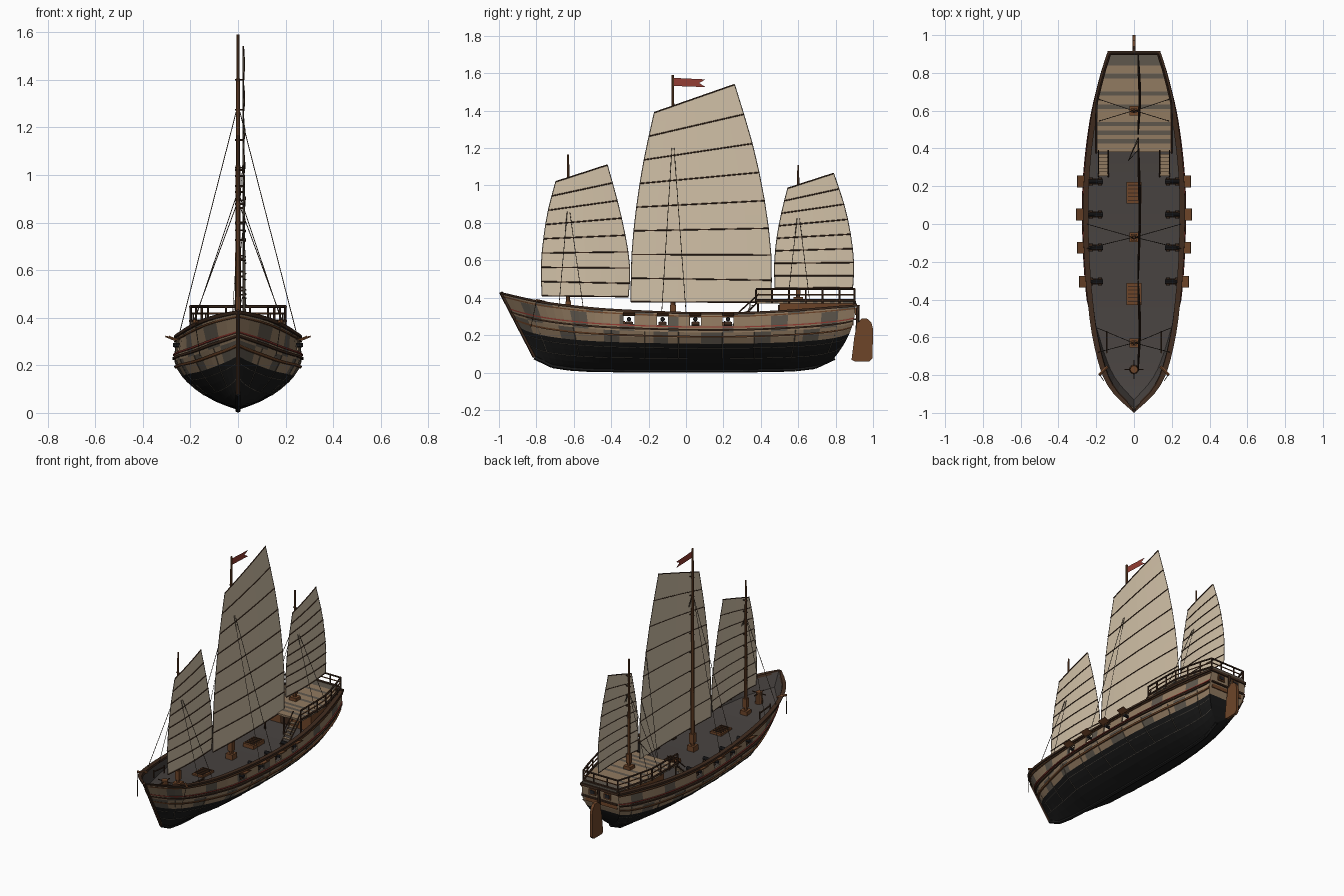
import bpy, bmesh, math
from mathutils import Vector, Matrix

if "Cube" in bpy.data.objects:
    bpy.data.objects.remove(bpy.data.objects["Cube"])


def mat(name, r, g, b):
    m = bpy.data.materials.new(name)
    m.diffuse_color = [((c + .055) / 1.055) ** 2.4 for c in (r, g, b)] + [1]
    m.use_nodes = True
    m.node_tree.nodes["Principled BSDF"].inputs["Base Color"].default_value = m.diffuse_color
    return m


TAR = mat("black_tar", .10, .10, .10)
TAN = mat("tan_plank", .57, .48, .38)
GREY = mat("grey_plank", .37, .34, .30)
DECK = mat("dark_deck", .28, .26, .25)
BROWN = mat("brown_wood", .43, .27, .16)
DARK = mat("dark_wood", .25, .17, .12)
RED = mat("red_paint", .58, .24, .20)
ROPE = mat("rope", .30, .25, .20)
IRON = mat("iron", .14, .14, .15)
SAIL = mat("sail_cloth", .82, .755, .655)


def finish(name, bm_or_data, mats, mirror=False, thick=0):
    me = bpy.data.meshes.new(name)
    if isinstance(bm_or_data, bmesh.types.BMesh):
        bm_or_data.to_mesh(me)
        bm_or_data.free()
    else:
        me.from_pydata(bm_or_data[0], [], bm_or_data[1])
    for m in mats:
        me.materials.append(m)
    ob = bpy.data.objects.new(name, me)
    bpy.context.collection.objects.link(ob)
    if mirror:
        ob.modifiers.new("mirror", 'MIRROR')
    if thick:
        s = ob.modifiers.new("thickness", 'SOLIDIFY')
        s.thickness, s.offset = thick, -1
    return ob


def boxes(name, items, m, mirror=False):
    """items: (centre, size[, tilt about y])"""
    bm = bmesh.new()
    for c, s, *t in items:
        M = Matrix.Translation(c) @ Matrix.Rotation(t[0] if t else 0, 4, 'Y') @ Matrix.Diagonal((*s, 1))
        bmesh.ops.create_cube(bm, size=1, matrix=M)
    return finish(name, bm, [m], mirror)


def rods(name, segs, r, m, mirror=False, n=6, r2=None):
    """straight round bars between pairs of points"""
    bm = bmesh.new()
    for p, q in segs:
        p, q = Vector(p), Vector(q)
        d = q - p
        M = Matrix.Translation((p + q) / 2) @ d.to_track_quat('Z', 'Y').to_matrix().to_4x4()
        bmesh.ops.create_cone(bm, cap_ends=True, segments=n, radius1=r, radius2=r if r2 is None else r2,
                              depth=d.length, matrix=M)
    return finish(name, bm, [m], mirror)


def chain(pts):
    return list(zip(pts, pts[1:]))


def curve(t, pts):
    """smooth interpolation through (t, value) points"""
    t = min(max(t, pts[0][0]), pts[-1][0])
    i = next(k for k in range(len(pts) - 1) if t <= pts[k + 1][0])

    def slope(k):
        a, b = pts[max(k - 1, 0)], pts[min(k + 1, len(pts) - 1)]
        return (b[1] - a[1]) / (b[0] - a[0])
    (a, va), (b, vb) = pts[i], pts[i + 1]
    h, u = b - a, (t - a) / (b - a)
    return (va * (1 + 2 * u) * (1 - u) ** 2 + vb * u * u * (3 - 2 * u)
            + h * slope(i) * u * (1 - u) ** 2 - h * slope(i + 1) * u * u * (1 - u))


# Hull form: y = station at the rail, s = 0 keel to 1 rail
BEAM = [(-.985, 0), (-.9, .092), (-.8, .155), (-.6, .212), (-.4, .243), (-.2, .26), (0, .267),
        (.2, .265), (.4, .248), (.6, .218), (.8, .17), (.905, .137)]
SHEER = [(-.985, .42), (-.8, .378), (-.6, .35), (-.4, .332), (0, .315), (.3, .315), (.6, .33), (.905, .355)]
KEEL = [(-.81, .082), (-.76, .048), (-.65, .025), (-.5, .015), (0, .012), (.5, .015), (.65, .024), (.75, .048), (.795, .08)]
SECT = [(0, 0), (.12, .36), (.3, .68), (.47, .88), (.62, .98), (.75, 1), (1, .97)]


def hull(y, s):
    yb = y if abs(y) < .4 else (-.4 + (y + .4) * .7 if y < 0 else .4 + (y - .4) * .78)
    f = s if y < 0 else s * (2 - s)
    k = min(max((-.4 - y) / .6, 0), 1)
    w = (1 - k) * curve(s, SECT) + k * max(s, 0) ** .8
    zk = curve(yb, KEEL)
    return Vector((curve(y, BEAM) * w, yb + (y - yb) * f, zk + (curve(y, SHEER) - zk) * s))


PORTS = [-.305, -.125, .05, .225]
edges = [p + d for p in PORTS for d in (-.03, .03)]
YS = sorted(edges + [y for y in (-.985 + 1.89 * i / 42 for i in range(43)) if min(abs(y - e) for e in edges) > .018])
SS = [0, .06, .12, .21, .3, .39, .47, .57, .67, .79, .94, 1]

# Planked hull with open gun ports and a transom; the inside takes the deck colour
verts, faces, cols = [hull(y, s) for y in YS for s in SS], [], []
n = len(SS)
for i in range(len(YS) - 1):
    ym = (YS[i] + YS[i + 1]) / 2
    for j in range(n - 1):
        if SS[j] == .79 and any(abs(ym - p) < .03 for p in PORTS):
            continue
        faces.append((i * n + j, (i + 1) * n + j, (i + 1) * n + j + 1, i * n + j + 1))
        cols.append(0 if SS[j] < .46 else 2 if (int((ym + 1) / .09) + 2 * (j // 2)) % 3 == 0 else 1)
c0, last = len(verts), (len(YS) - 1) * n
verts += [(0, v.y, v.z) for v in verts[last:]]
for j in range(n - 1):
    faces.append((c0 + j, c0 + j + 1, last + j + 1, last + j))
    cols.append(0 if SS[j] < .46 else 1)
h = finish("hull", (verts, faces), [TAR, TAN, GREY, DECK, DECK, DECK], True, .01)
h.data.polygons.foreach_set("material_index", cols)
h.modifiers["mirror"].merge_threshold = .0005
h.modifiers["thickness"].material_offset = 3

# Main deck
pts = [hull(y, .77) for y in YS]
finish("main_deck", ([(sx * max(p.x - .005, 0), p.y, p.z) for p in pts for sx in (-1, 1)],
                     [(2 * i, 2 * i + 1, 2 * i + 3, 2 * i + 2) for i in range(len(YS) - 1)]), [DECK])


# Strakes running along the hull sides
def strake(name, s0, s1, out, inn, m):
    v, f = [], []
    for y in YS:
        a, b = hull(y, s0), hull(y, s1)
        for p, o in ((a, -inn), (a, out), (b, out), (b, -inn)):
            v.append((max(p.x + o, 0), p.y, p.z))
    for i in range(len(YS) - 1):
        for k in range(4):
            f.append((4 * i + k, 4 * i + 4 + k, 4 * i + 4 + (k + 1) % 4, 4 * i + (k + 1) % 4))
    f += [(3, 2, 1, 0), tuple(len(v) - 4 + k for k in range(4))]
    finish(name, (v, f), [m], True)


strake("cap_rail", .99, 1.03, .01, .018, DARK)
strake("upper_wale", .945, .965, .007, .005, BROWN)
strake("red_stripe", .755, .775, .006, .005, RED)
strake("middle_wale", .70, .73, .008, .005, DARK)
strake("lower_wale", .58, .61, .008, .005, BROWN)
rods("stem_post", chain([hull(-.985, s) for s in (1.03, .8, .5, .25, 0)]), .010, DARK)
rods("keel", chain([hull(y, 0) for y in YS[::3]]), .012, TAR)
# Thin seams and frame lines over the tarred bottom
rods("hull_frames", [s for i in range(3, len(YS) - 1, 5) for s in chain([hull(YS[i], q) for q in SS[3:9]])],
     .0022, GREY, True, 4)
rods("hull_seams", [s for q in (.21, .39) for s in chain([hull(y, q) for y in YS])], .0015, GREY, True, 4)
boxes("transom_bars", [((0, .905, .36), (.28, .02, .016)), ((0, .9, .285), (.25, .016, .01))], DARK)
boxes("stern_window_frames", [((.055, .907, .327), (.052, .008, .04))], BROWN, True)
boxes("stern_window_panes", [((.055, .912, .327), (.034, .005, .024))], IRON, True)

# Rudder
prof = [(.885, .068), (.9, .06), (.982, .06), (.997, .075), (1, .23), (.992, .265), (.972, .287), (.94, .29), (.915, .26), (.9, .19)]
R = len(prof)
finish("rudder", ([(x, y, z) for x in (-.009, .009) for y, z in prof],
                  [tuple(range(R - 1, -1, -1)), tuple(range(R, 2 * R))]
                  + [(k, (k + 1) % R, R + (k + 1) % R, R + k) for k in range(R)]), [BROWN])
rods("rudder_stock", [((0, .915, .2), (0, .92, .36))], .009, DARK)

# Guns, carriages and port lids
port_x = {p: hull(p, .86).x for p in PORTS}
rods("gun_barrels", [((.165, p, .285), (port_x[p] + .008, p, .285)) for p in PORTS], .012, IRON, True, 10, .009)
boxes("gun_carriages", [((.205, p, .264), (.075, .032, .02)) for p in PORTS], DARK, True)
rods("gun_wheels", [((x, p - .021, .26), (x, p + .021, .26)) for p in PORTS for x in (.18, .23)], .009, DARK, True, 8)
boxes("port_lids", [((port_x[p] + .022, p, .314), (.04, .062, .006), -.4) for p in PORTS], BROWN, True)


# Raised aft deck
def px(y):
    return min(.2, curve(y, BEAM) - .012)


v, f, cols = [], [], []
for i in range(23):
    a, b = .38 + i * .023, .38 + (i + 1) * .023
    k = len(v)
    v += [(sx * px(y), y, z) for z in (.37, .382) for sx, y in ((-1, a), (1, a), (1, b), (-1, b))]
    f += [[k + q for q in t] for t in ((3, 2, 1, 0), (4, 5, 6, 7), (0, 1, 5, 4), (1, 2, 6, 5), (2, 3, 7, 6), (3, 0, 4, 7))]
    cols += [1 if i in (2, 4, 6, 10, 13, 17) or i > 19 else 0] * 6
ob = finish("aft_deck_planks", (v, f), [TAN, GREY])
ob.data.polygons.foreach_set("material_index", cols)
cy = [.5, .6, .7, .8, .895]
finish("aft_cabin", ([(sx * (px(y) - .012), y, z) for y in cy for sx, z in ((-1, .25), (1, .25), (1, .37), (-1, .37))],
                     [(4 * i + k, 4 * i + (k + 1) % 4, 4 * i + 4 + (k + 1) % 4, 4 * i + 4 + k) for i in range(4) for k in range(4)]
                     + [(3, 2, 1, 0), (16, 17, 18, 19)]), [BROWN])
boxes("cabin_door", [((0, .497, .31), (.06, .008, .1))], DARK)
ry = [.375, .46, .55, .64, .73, .82, .9]
rods("aft_deck_posts", [((px(y), y, .37), (px(y), y, .445)) for y in ry] + [((.05, .9, .37), (.05, .9, .445))]
     + [((x, .385, .25), (x, .385, .375)) for x in (.07, .195)], .005, DARK, True)
for z, r, nm in ((.447, .006, "top"), (.417, .004, "middle"), (.386, .007, "bottom")):
    rods("aft_rail_" + nm, chain([(px(y), y, z) for y in ry] + [(0, .9, z)]), r, DARK if r > .005 else BROWN, True)

# Stairs up to the aft deck
boxes("stair_treads", [((.162, .265 + .019 * i, .268 + .018 * i), (.05, .02, .007)) for i in range(6)], TAN, True)
rods("stair_sides", [((x, .25, .255), (x, .38, .372)) for x in (.136, .188)]
     + [((x, .28, .32), (x, .39, .42)) for x in (.136, .188)], .004, DARK, True)

# Deck fittings
boxes("hatch_coamings", [((0, y, .258), (.08, .115, .024)) for y in (.165, -.37)], BROWN)
boxes("hatch_bars", [((0, y + d, .272), (.066, .006, .006)) for y in (.165, -.37) for d in (-.04, -.02, 0, .02, .04)], DARK)
rods("capstan", [((0, -.77, .28), (0, -.77, .37))], .026, BROWN, n=10, r2=.02)
rods("capstan_bars", [((-.05, -.77, .36), (.05, -.77, .36)), ((0, -.82, .36), (0, -.72, .36))], .004, DARK)
rods("catheads", [((.14, -.755, .375), (.184, -.80, .385))], .008, BROWN, True)
rods("anchor_ropes", [((.180, -.80, .38), (.16, -.83, .24))], .002, ROPE, True, 4)
rods("pin_racks", [((.145, -.68, .31), (.145, -.68, .36)), ((.145, -.57, .3), (.145, -.57, .35)),
                   ((.145, -.68, .35), (.145, -.57, .34))], .005, DARK, True)


# Masts, battened sails and rigging
def rig(nm, my, base, top, r, zl, zr, left, right, shroud_z, foot):
    rods(nm + "_mast", [((0, my, base), (0, my, top))], r, BROWN, n=8, r2=r * .45)
    boxes(nm + "_mast_step", [((0, my, base + .015), (.05, .05, .035))], BROWN)
    boxes(nm + "_mast_collar", [((0, my, base + .08), (r * 2.4, r * 2.4, .06))], BROWN)

    def P(a, t):
        yl, yr = curve(t, left), curve(t, right)
        za, zb = zl[0] + (zl[1] - zl[0]) * t, zr[0] + (zr[1] - zr[0]) * t ** 1.1
        return (.021 + .012 * math.sin(math.pi * a) * (1 - t * .7), yl + (yr - yl) * a, za + (zb - za) * a)
    A, T = 6, 16
    finish(nm + "_sail", ([P(a / A, t / T) for t in range(T + 1) for a in range(A + 1)],
                          [(t * (A + 1) + a, t * (A + 1) + a + 1, (t + 1) * (A + 1) + a + 1, (t + 1) * (A + 1) + a)
                           for t in range(T) for a in range(A)]), [SAIL])
    rods(nm + "_battens", [[Vector(e) + Vector((.0015, 0, 0)) for e in s] for k in range(9)
                           for s in chain([P(a / A, k / 8) for a in range(A + 1)])], .0034, DARK)
    rods(nm + "_sail_edges", [s for a in (0, 1) for s in chain([P(a, t / 8) for t in range(9)])], .0015, ROPE, n=4)
    fx, fz, dys = foot
    rods(nm + "_shrouds", [((.004, my, shroud_z), (fx, my + d, fz)) for d in dys], .0018, ROPE, True, 4)
    if nm == "main":
        rods("main_sheets", [(P(1, k / 8), (-.03, .335, .318)) for k in (1, 3, 5)], .0015, ROPE, n=4)
    rods(nm + "_parrels", [((-.012, my, zl[0] + (zl[1] - zl[0]) * k / 8 + .01), (.02, my, zl[0] + (zl[1] - zl[0]) * k / 8 + .01))
                           for k in range(1, 9)], .004, DARK, n=5)


rig("main", -.07, .25, 1.59, .014, (.378, 1.39), (.375, 1.54),
    [(0, -.295), (.25, -.29), (.5, -.265), (.75, -.225), (1, -.17)],
    [(0, .455), (.25, .455), (.5, .42), (.75, .355), (1, .26)], 1.28, (.25, .32, (-.06, .07)))
rig("fore", -.63, .27, 1.165, .012, (.41, 1.02), (.405, 1.11),
    [(0, -.77), (.25, -.775), (.5, -.762), (.75, -.737), (1, -.697)],
    [(0, -.308), (.25, -.3), (.5, -.325), (.75, -.367), (1, -.42)], .92, (.195, .35, (-.05, .08)))
rig("mizzen", .6, .37, 1.11, .011, (.45, .985), (.455, 1.065),
    [(0, .475), (.25, .473), (.5, .485), (.75, .51), (1, .543)],
    [(0, .892), (.25, .897), (.5, .88), (.75, .845), (1, .79)], .88, (.185, .39, (-.055, .06)))

# Swallow-tailed flag
finish("flag", ([(0, -.065, 1.575), (0, .105, 1.567), (0, .07, 1.548), (0, .105, 1.526), (0, -.065, 1.532), (0, -.065, 1.55)],
                [(0, 5, 2, 1), (5, 4, 3, 2)]), [RED])
